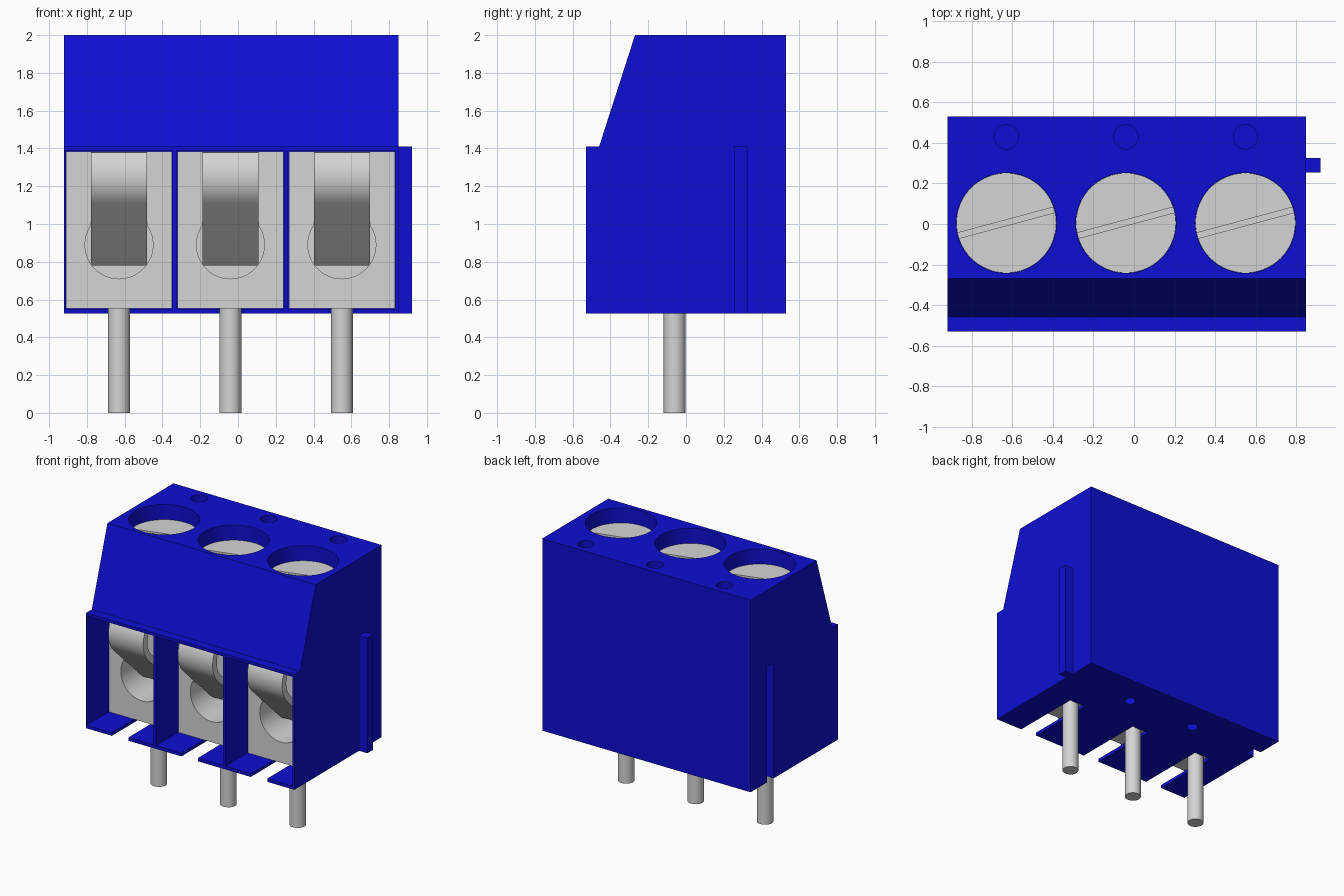
import bpy, bmesh, math
from mathutils import Matrix

if "Cube" in bpy.data.objects:
    bpy.data.objects.remove(bpy.data.objects["Cube"], do_unlink=True)


def material(name, rgb):
    m = bpy.data.materials.new(name)
    m.use_nodes = True
    m.diffuse_color = (*rgb, 1)
    m.node_tree.nodes["Principled BSDF"].inputs["Base Color"].default_value = (*rgb, 1)
    return m


BLUE = material("blue plastic", (0.0045, 0.0045, 0.66))
METAL = material("grey metal", (0.66, 0.66, 0.66))
CELLS = (-0.63, -0.04, 0.55)


def finish(name, bm, mat):
    bmesh.ops.recalc_face_normals(bm, faces=bm.faces[:])
    me = bpy.data.meshes.new(name)
    bm.to_mesh(me)
    bm.free()
    ob = bpy.data.objects.new(name, me)
    me.materials.append(mat)
    bpy.context.collection.objects.link(ob)
    return ob


def box(name, x, y, z, mat, turn=0.0):
    """Box from (min, max) ranges, optionally turned about its own z axis."""
    bm = bmesh.new()
    bmesh.ops.create_cube(bm, size=1)
    c = [sum(r) / 2 for r in (x, y, z)]
    s = [r[1] - r[0] for r in (x, y, z)]
    bm.transform(Matrix.Translation(c) @ Matrix.Rotation(turn, 4, 'Z') @ Matrix.Diagonal((*s, 1)))
    return finish(name, bm, mat)


def cylinder(name, x, y, z, r, mat, along_y=False, n=48):
    """Cylinder along z, or along y when along_y is set; that axis takes a range."""
    bm = bmesh.new()
    span = y if along_y else z
    bmesh.ops.create_cone(bm, cap_ends=True, segments=n, radius1=r, radius2=r, depth=span[1] - span[0])
    mid = sum(span) / 2
    if along_y:
        bm.transform(Matrix.Translation((x, mid, z)) @ Matrix.Rotation(math.pi / 2, 4, 'X'))
    else:
        bm.transform(Matrix.Translation((x, y, mid)))
    return finish(name, bm, mat)


def extrude_x(name, profile, x0, x1, mat):
    bm = bmesh.new()
    face = bm.faces.new([bm.verts.new((x0, y, z)) for y, z in profile])
    out = bmesh.ops.extrude_face_region(bm, geom=[face])
    for v in out["geom"]:
        if isinstance(v, bmesh.types.BMVert):
            v.co.x = x1
    return finish(name, bm, mat)


def carve(ob, cutters):
    """Subtract the cutters, keep the result and drop the cutters."""
    for c in cutters:
        c.hide_render = True
        m = ob.modifiers.new("cut", 'BOOLEAN')
        m.operation, m.solver, m.object = 'DIFFERENCE', 'EXACT', c
    dg = bpy.context.evaluated_depsgraph_get()
    me = bpy.data.meshes.new_from_object(ob.evaluated_get(dg))
    ob.modifiers.clear()
    ob.data = me
    for c in cutters:
        bpy.data.objects.remove(c, do_unlink=True)


def smooth(ob):
    bpy.ops.object.select_all(action='DESELECT')
    ob.select_set(True)
    bpy.context.view_layer.objects.active = ob
    bpy.ops.object.shade_smooth_by_angle(angle=math.radians(30))


# Housing: side profile with sloped upper front
housing = extrude_x("housing", [(-0.53, 0.525), (0.53, 0.525), (0.53, 2), (-0.27, 2),
                                (-0.46, 1.41), (-0.53, 1.41)], -0.92, 0.85, BLUE)
cuts = [box("side_groove_cutter", (-1, -0.85), (0.25, 0.33), (0.4, 1.41), BLUE)]
for cx in CELLS:
    cuts += [
        box("wire_bay_cutter", (cx - 0.284, cx + 0.284), (-0.6, 0.21), (0.55, 1.388), BLUE),
        box("pin_slot_cutter", (cx - 0.07, cx + 0.07), (-0.6, 0.02), (0.45, 0.6), BLUE),
        cylinder("screw_well_cutter", cx, 0.005, (1.45, 2.1), 0.248, BLUE, n=64),
        cylinder("test_hole_cutter", cx, 0.43, (1.6, 2.1), 0.06, BLUE, n=32),
    ]
for cx in (-0.305, 0.28):
    cuts.append(cylinder("base_hole_cutter", cx, 0.288, (0.4, 0.65), 0.042, BLUE, n=24))
carve(housing, cuts)
smooth(housing)

# Interlocking rib on the side
box("side_rib", (0.84, 0.92), (0.255, 0.325), (0.525, 1.41), BLUE)

# Clamp strip profile: rounded nose, then a straight tongue into the wire hole
def nose(r):
    return [(-0.262 + r * math.cos(math.radians(a)), 1.256 + r * math.sin(math.radians(a)))
            for a in [142 + i * 84.6 / 12 for i in range(13)]]

strip = [(-0.255, 1.38)] + nose(0.2) + [(-0.05, 0.78), (-0.016, 0.816)] + nose(0.15)[::-1] + [(-0.255, 1.34)]

for i, cx in enumerate(CELLS, 1):
    # Metal cage with the wire hole
    cage = box(f"cage_{i}", (cx - 0.281, cx + 0.281), (-0.265, 0.205), (0.552, 1.385), METAL)
    carve(cage, [cylinder("wire_hole_cutter", cx, (-0.4, 0.17), 0.89, 0.18, METAL, along_y=True)])
    smooth(cage)
    smooth(extrude_x(f"clamp_strip_{i}", strip, cx - 0.148, cx + 0.148, METAL))
    # Slotted screw
    screw = cylinder(f"screw_{i}", cx, 0.005, (1.43, 1.885), 0.2465, METAL, n=64)
    carve(screw, [box("slot_cutter", (cx - 0.3, cx + 0.3), (-0.0075, 0.0175 + 0.0025), (1.82, 1.95),
                      METAL, math.radians(15))])
    smooth(screw)
    # Solder pin
    smooth(cylinder(f"pin_{i}", cx, -0.06, (0, 0.56), 0.058, METAL, n=32))
